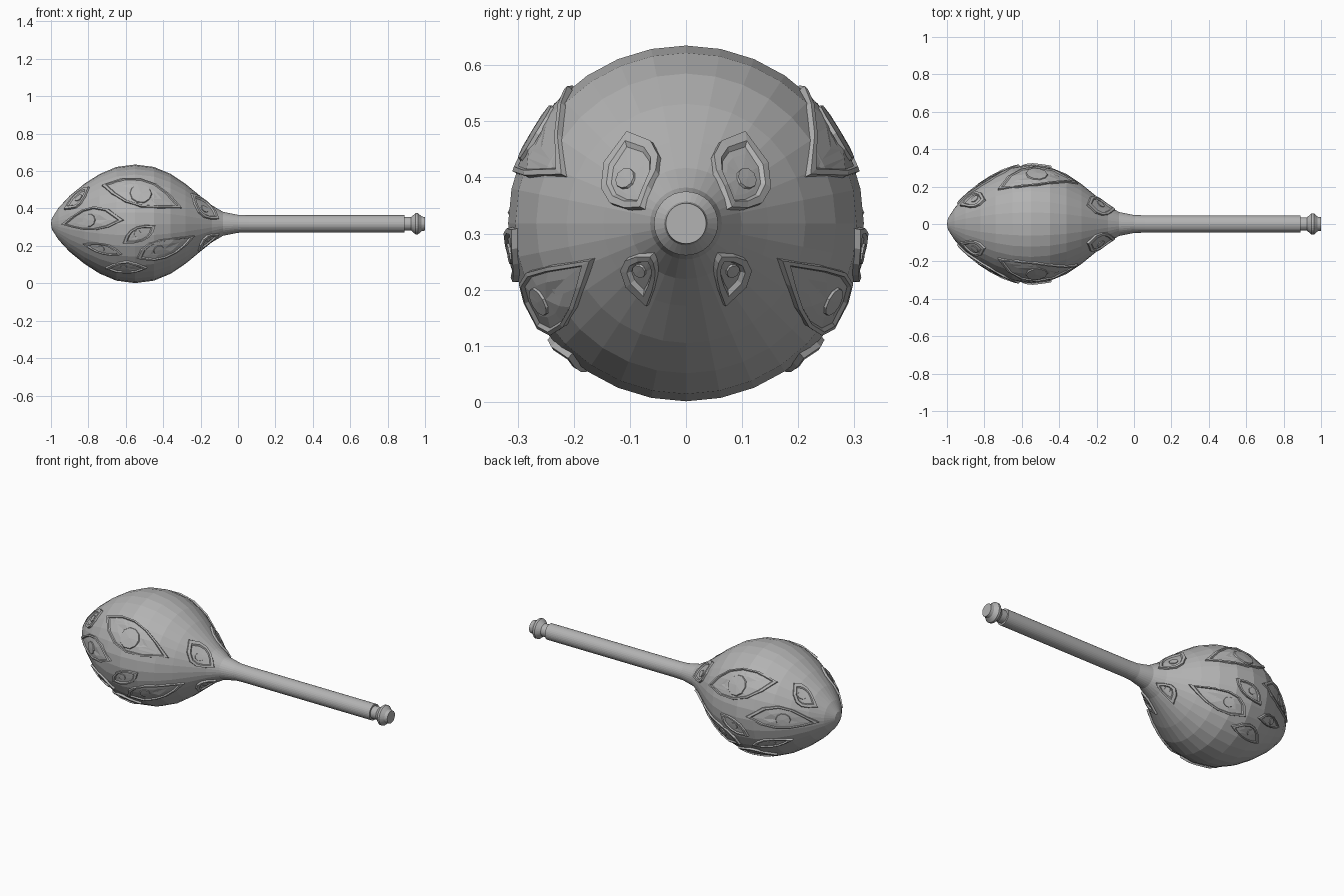
import bpy, bmesh, math
from mathutils import Vector

if "Cube" in bpy.data.objects:
    bpy.data.objects.remove(bpy.data.objects["Cube"])

ZC = 0.318   # height of the long axis
SIDES = 32

grey = bpy.data.materials.new("plain_grey")
grey.diffuse_color = (0.45, 0.45, 0.45, 1)
grey.use_nodes = True
grey.node_tree.nodes["Principled BSDF"].inputs["Base Color"].default_value = grey.diffuse_color

# (x, radius) outlines along the axis
HEAD = [(-1, 0), (-.995, .03), (-.96, .085), (-.9, .15), (-.82, .215), (-.74, .266),
        (-.65, .304), (-.55, .317), (-.45, .304), (-.36, .267), (-.28, .213), (-.2, .147),
        (-.14, .099), (-.08, .064), (0, .048)]
HANDLE = [(0, .048), (.06, .046), (.89, .046), (.89, 0)]
KNOB = [(.88, 0), (.88, .036), (.925, .036), (.95, .057), (.962, .057), (.982, .039),
        (1, .036), (1, 0)]


def make_object(name, bm):
    mesh = bpy.data.meshes.new(name)
    bm.to_mesh(mesh)
    bm.free()
    mesh.materials.append(grey)
    obj = bpy.data.objects.new(name, mesh)
    bpy.context.collection.objects.link(obj)
    return obj


def lathe(name, profile):
    bm = bmesh.new()
    verts = [bm.verts.new((x, 0, ZC + r)) for x, r in profile]
    edges = [bm.edges.new(p) for p in zip(verts, verts[1:])]
    bmesh.ops.spin(bm, geom=verts + edges, cent=(0, 0, ZC), axis=(1, 0, 0),
                   angle=2 * math.pi, steps=SIDES, use_merge=True)
    bmesh.ops.remove_doubles(bm, verts=bm.verts, dist=1e-5)
    bmesh.ops.recalc_face_normals(bm, faces=bm.faces)
    return make_object(name, bm)


def radius(x):
    for (x0, r0), (x1, r1) in zip(HEAD, HEAD[1:]):
        if x <= x1:
            return r0 + (r1 - r0) * (x - x0) / (x1 - x0)
    return HEAD[-1][1]


def to_surface(x, z):
    """Front view position -> (x, angle) on the head, kept on the -y side."""
    return Vector((x, math.asin(max(-1, min(1, (z - ZC) / radius(x))))))


def point(p, lift):
    """Point on the head, lifted along the surface normal."""
    x, a = p
    slope = (radius(x + .03) - radius(x - .03)) / .06
    n = Vector((-slope, 1)).normalized()
    r = radius(x) + lift * n.y
    return (x + lift * n.x, -r * math.cos(a), ZC + r * math.sin(a))


def skin(bm, rings, centre):
    """Join (points, lift) rings and close the last one onto a centre point."""
    loops = [[bm.verts.new(point(p, lift)) for p in pts] for pts, lift in rings]
    n = len(loops[0])
    faces = []
    for a, b in zip(loops, loops[1:]):
        faces += [bm.faces.new((a[i], a[(i + 1) % n], b[(i + 1) % n], b[i])) for i in range(n)]
    mid = bm.verts.new(point(centre, rings[-1][1]))
    last = loops[-1]
    faces += [bm.faces.new((last[i], last[(i + 1) % n], mid)) for i in range(n)]
    # turn the patch outward
    bm.normal_update()
    out = mid.co - Vector((mid.co.x, 0, ZC))
    if sum(f.normal.dot(out) * f.calc_area() for f in faces) < 0:
        bmesh.ops.reverse_faces(bm, faces=faces)


def curve(a, m, b, steps=5):
    c = 2 * m - (a + b) / 2
    return [(1 - t) ** 2 * a + 2 * t * (1 - t) * c + t * t * b
            for t in (i / steps for i in range(steps))]


def eye(name, a, top, b, low, iris, size):
    a, top, b, low, iris = (to_surface(*p) for p in (a, top, b, low, iris))
    outline = curve(a, top, b) + curve(b, low, a)
    centre = (top + low) / 2 * .6 + (a + b) / 2 * .4
    # rim width relative to the size of the eye
    scale_y = radius(centre.x)
    length = math.hypot(b.x - a.x, (b.y - a.y) * scale_y)
    w = .022 / (length * .5) + .02

    def ring(s):
        return [centre + (p - centre) * s for p in outline]

    bm = bmesh.new()
    # raised lid rim around a recessed eyeball surface
    skin(bm, [(ring(1), -.006), (ring(1 - .25 * w), .010), (ring(1 - w), .010),
              (ring(1 - 1.3 * w), .003), (ring(.5), .003)], centre)
    # iris plate
    ri = radius(iris.x)

    def disc(s):
        return [iris + Vector((s * math.cos(t), s * math.sin(t) / ri))
                for t in (i * math.tau / 10 for i in range(10))]
    skin(bm, [(disc(size), 0), (disc(size * .92), .007)], iris)
    obj = make_object(name, bm)
    mirror = obj.modifiers.new("mirror", 'MIRROR')
    mirror.use_axis = (False, True, False)


lathe("head", HEAD)
lathe("handle", HANDLE)
lathe("end_knob", KNOB)

# eyes: first tip, upper edge, second tip, lower edge, iris centre, iris radius (front x, z)
eye("eye_large_upper", (-.73, .52), (-.48, .545), (-.30, .40), (-.565, .417), (-.52, .48), .06)
eye("eye_middle_end", (-.945, .315), (-.80, .405), (-.607, .337), (-.795, .283), (-.795, .337), .035)
eye("eye_small_centre", (-.617, .214), (-.56, .295), (-.44, .31), (-.49, .235), (-.537, .265), .02)
eye("eye_lower_end", (-.83, .214), (-.71, .212), (-.617, .155), (-.74, .162), (-.73, .187), .018)
eye("eye_lower_middle", (-.543, .134), (-.45, .225), (-.23, .257), (-.355, .15), (-.425, .18), .028)
eye("eye_lowest", (-.71, .086), (-.607, .12), (-.484, .086), (-.59, .06), (-.61, .09), .018)
eye("eye_tip_upper", (-.93, .39), (-.865, .475), (-.79, .515), (-.85, .41), (-.85, .455), .02)
eye("eye_neck_upper", (-.255, .482), (-.155, .42), (-.1, .342), (-.2, .36), (-.18, .396), .02)
eye("eye_neck_lower", (-.217, .171), (-.18, .25), (-.1, .267), (-.135, .235), (-.16, .236), .013)
